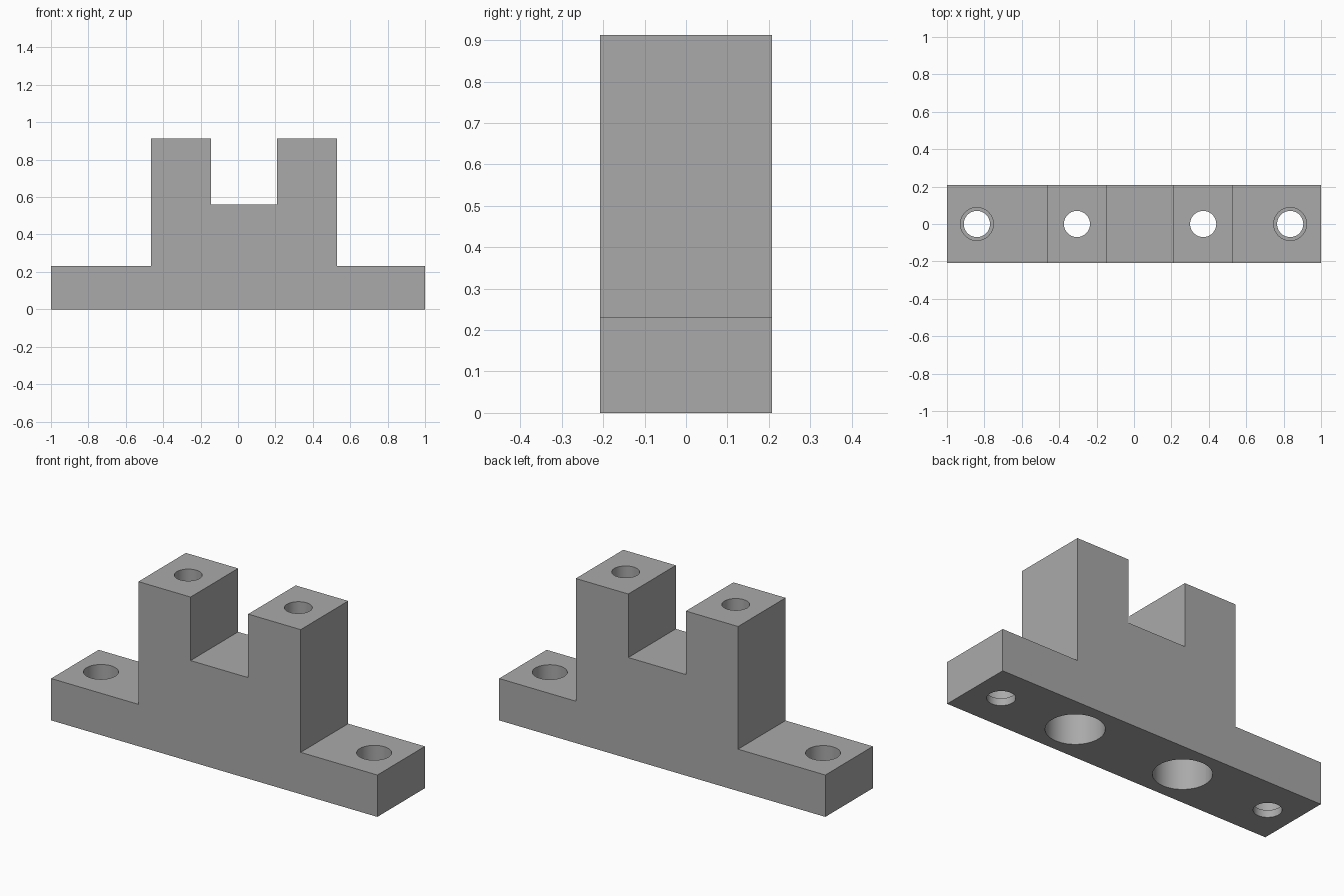
import bpy, bmesh, math

if "Cube" in bpy.data.objects:
    bpy.data.objects.remove(bpy.data.objects["Cube"])

DEPTH = 0.208      # half depth of the block
TOP, STEP = 0.912, 0.232

grey = bpy.data.materials.new("plain grey")
grey.diffuse_color = (0.4, 0.4, 0.4, 1)
grey.use_nodes = True
grey.node_tree.nodes["Principled BSDF"].inputs["Base Color"].default_value = grey.diffuse_color


def new_object(name, bm):
    bmesh.ops.recalc_face_normals(bm, faces=bm.faces)
    mesh = bpy.data.meshes.new(name)
    bm.to_mesh(mesh)
    bm.free()
    mesh.materials.append(grey)
    obj = bpy.data.objects.new(name, mesh)
    bpy.context.collection.objects.link(obj)
    return obj


def stepped_cutter(name, x, profile, sides=48):
    """Solid of stacked cylinders from (radius, z) pairs."""
    bm = bmesh.new()
    rings = []
    for r, z in profile:
        rings.append([bm.verts.new((x + r * math.cos(2 * math.pi * i / sides),
                                    r * math.sin(2 * math.pi * i / sides), z))
                      for i in range(sides)])
    for a, b in zip(rings, rings[1:]):
        for i in range(sides):
            j = (i + 1) % sides
            bm.faces.new((a[i], a[j], b[j], b[i]))
    bm.faces.new(rings[0][::-1])
    bm.faces.new(rings[-1])
    obj = new_object(name, bm)
    obj.hide_render = True
    return obj


# Bracket body: extruded front outline with base flanges and two posts
outline = [(-1, 0), (1, 0), (1, STEP), (0.53, STEP), (0.53, TOP), (0.208, TOP),
           (0.208, 0.56), (-0.145, 0.56), (-0.145, TOP), (-0.465, TOP),
           (-0.465, STEP), (-1, STEP)]
bm = bmesh.new()
face = bm.faces.new([bm.verts.new((x, -DEPTH, z)) for x, z in outline])
ext = bmesh.ops.extrude_face_region(bm, geom=[face])
bmesh.ops.translate(bm, vec=(0, 2 * DEPTH, 0),
                    verts=[v for v in ext["geom"] if isinstance(v, bmesh.types.BMVert)])
bracket = new_object("bracket_body", bm)

# Flange holes widen towards the top, post holes widen towards the bottom
cutters = []
for x in (-0.84, 0.835):
    cutters.append(stepped_cutter("flange_hole_cutter", x, [
        (0.07, -0.1), (0.07, 0.04), (0.088, 0.04), (0.088, STEP + 0.1)]))
for x in (-0.305, 0.37):
    cutters.append(stepped_cutter("post_hole_cutter", x, [
        (0.145, -0.1), (0.145, 0.4), (0.07, 0.4), (0.07, TOP + 0.1)]))

bpy.context.view_layer.objects.active = bracket
bracket.select_set(True)
for cutter in cutters:
    mod = bracket.modifiers.new("hole", "BOOLEAN")
    mod.operation = "DIFFERENCE"
    mod.solver = "EXACT"
    mod.object = cutter
    bpy.ops.object.modifier_apply(modifier=mod.name)
    bpy.data.objects.remove(cutter)

# Smooth bores, crisp block edges
bpy.ops.object.shade_smooth_by_angle(angle=math.radians(30))
